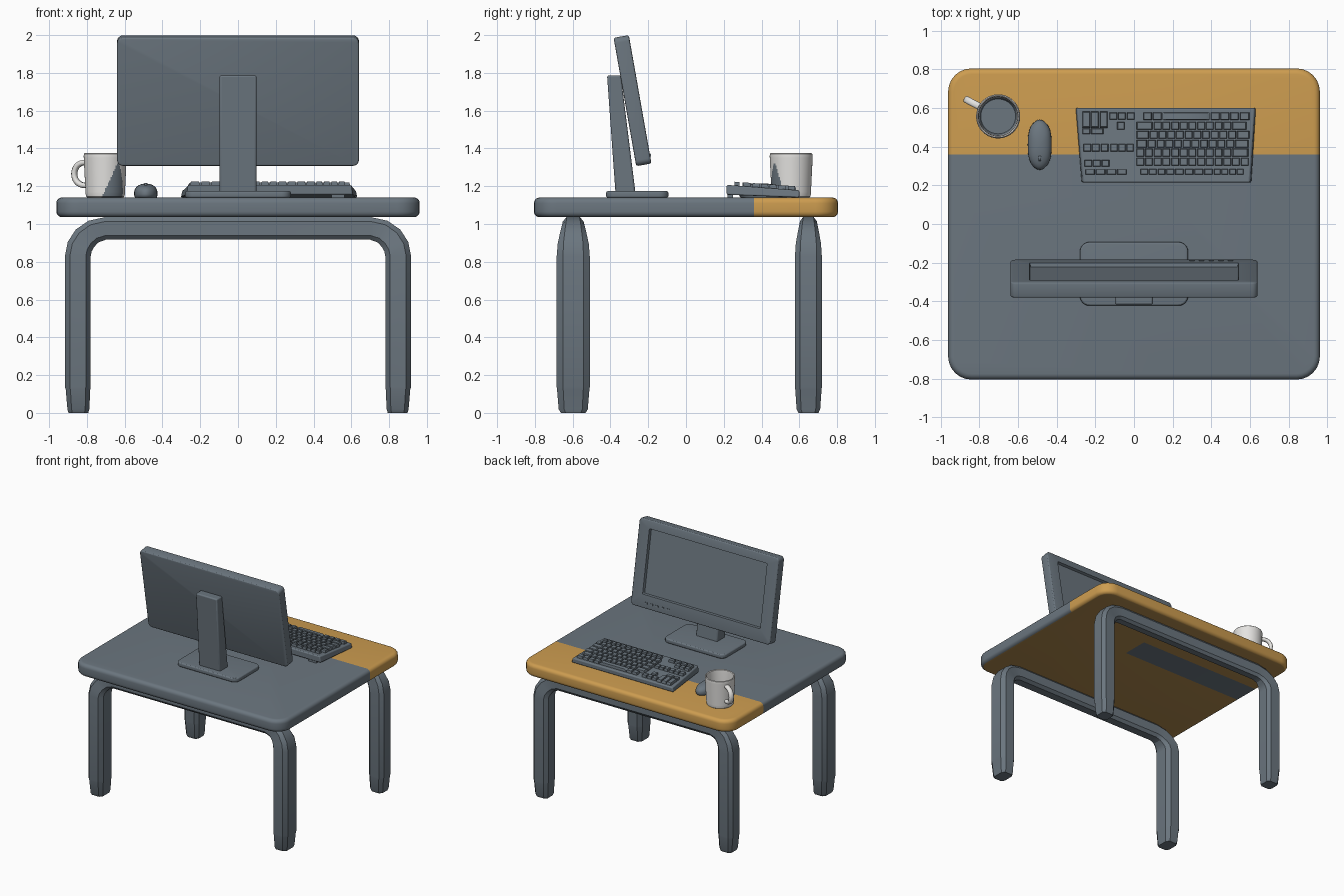
import bpy, bmesh, math
from mathutils import Matrix, Vector

if "Cube" in bpy.data.objects:
    bpy.data.objects.remove(bpy.data.objects["Cube"])


def material(name, rgb):
    m = bpy.data.materials.new(name)
    m.diffuse_color = (*rgb, 1)
    m.use_nodes = True
    m.node_tree.nodes["Principled BSDF"].inputs["Base Color"].default_value = m.diffuse_color
    return m


SLATE = material("slate grey", (0.147, 0.181, 0.212))
WOOD = material("warm orange", (0.61, 0.335, 0.08))
BROWN = material("underside brown", (0.44, 0.255, 0.075))
WHITE = material("off white", (0.78, 0.77, 0.75))


def finish(name, bm, mats, rule=None, angle=35, bevel=0):
    """Turn a bmesh into a shaded object; rule(face) gives the material index."""
    bmesh.ops.recalc_face_normals(bm, faces=bm.faces)
    bm.normal_update()
    if rule:
        for f in bm.faces:
            f.material_index = rule(f)
    me = bpy.data.meshes.new(name)
    bm.to_mesh(me)
    bm.free()
    ob = bpy.data.objects.new(name, me)
    bpy.context.collection.objects.link(ob)
    for m in mats:
        me.materials.append(m)
    bpy.ops.object.select_all(action='DESELECT')
    ob.select_set(True)
    bpy.context.view_layer.objects.active = ob
    bpy.ops.object.shade_smooth_by_angle(angle=math.radians(angle))
    if bevel:
        b = ob.modifiers.new("Bevel", 'BEVEL')
        b.width, b.segments = bevel, 3
    return ob


def loft(bm, rings, caps=True):
    vs = [[bm.verts.new(p) for p in r] for r in rings]
    for a, b in zip(vs, vs[1:]):
        for i in range(len(a)):
            j = (i + 1) % len(a)
            bm.faces.new((a[i], a[j], b[j], b[i]))
    if caps:
        bm.faces.new(vs[0][::-1])
        bm.faces.new(vs[-1])


def rect_ring(cx, cy, hx, hy, r, z, seg=6):
    pts = []
    for q, (sx, sy) in enumerate([(1, 1), (-1, 1), (-1, -1), (1, -1)]):
        for k in range(seg + 1):
            a = math.pi / 2 * (q + k / seg)
            pts.append((cx + sx * (hx - r) + r * math.cos(a),
                        cy + sy * (hy - r) + r * math.sin(a), z))
    return pts


def slab_rings(cx, cy, hx, hy, z0, z1, r, e, seg=5):
    """Rounded rectangle plate with rounded rims."""
    rings = []
    for top in (False, True):
        for k in range(seg + 1):
            a = math.pi / 2 * (seg - k if top else k) / seg
            d, h = e * (1 - math.sin(a)), e * (1 - math.cos(a))
            rings.append(rect_ring(cx, cy, hx - d, hy - d, r - d, z1 - h if top else z0 + h))
    return rings


def sweep(bm, pts, k=0.5):
    """Sweep an eight-sided section along (u, z, half width, half depth) in the xz plane."""
    sec = [(1, k), (k, 1), (-k, 1), (-1, k), (-1, -k), (-k, -1), (k, -1), (1, -k)]
    rings = []
    for i, (u, z, hw, hd) in enumerate(pts):
        p, q = pts[max(i - 1, 0)], pts[min(i + 1, len(pts) - 1)]
        t = Vector((q[0] - p[0], q[1] - p[1])).normalized()
        rings.append([(u + t.y * a * hw, b * hd, z - t.x * a * hw) for a, b in sec])
    loft(bm, rings)


def box(bm, x, y, z, sx, sy, sz):
    bmesh.ops.create_cube(bm, size=1, matrix=Matrix.Translation((x, y, z)) @ Matrix.Diagonal((sx, sy, sz, 1)))


# Table top: orange strip, brown underside with a slate strip, slate elsewhere
bm = bmesh.new()
loft(bm, slab_rings(0, 0, 0.962, 0.805, 1.036, 1.14, 0.12, 0.03))
for co, no in [((0, 0.36, 0), (0, 1, 0)), ((0, 0.14, 0), (0, 1, 0)), ((0.2, 0, 0), (1, 0, 0))]:
    bmesh.ops.bisect_plane(bm, geom=bm.verts[:] + bm.edges[:] + bm.faces[:], plane_co=co, plane_no=no)


def top_rule(f):
    c = f.calc_center_median()
    if f.normal.z < -0.9:
        return 0 if c.x < 0.2 and 0.14 < c.y < 0.36 else 2
    return 1 if c.y > 0.36 else 0


finish("table_top", bm, [SLATE, WOOD, BROWN], top_rule)

# Leg frames: one bent tube each, with slimmer feet
for name, y, d in [("front_leg_frame", -0.597, 0.0875), ("back_leg_frame", 0.648, 0.071)]:
    half = [(0.845, 0, 0.052, d * 0.75), (0.845, 0.02, 0.058, d * 0.88), (0.847, 0.125, 0.065, d * 0.98),
            (0.848, 0.135, 0.068, d), (0.848, 0.83, 0.068, d), (0.838, 0.88, 0.068, d * 0.94),
            (0.81, 0.925, 0.067, d * 0.8), (0.765, 0.96, 0.063, d * 0.68), (0.70, 0.977, 0.06, d * 0.63)]
    bm = bmesh.new()
    sweep(bm, half + [(-p[0], *p[1:]) for p in reversed(half)], k=0.62)
    finish(name, bm, [SLATE], angle=25).location.y = y

# Monitor panel with sunken screen and a few buttons, tilted back
s, c = math.sin(math.radians(10)), math.cos(math.radians(10))
tilt = Matrix(((-1, 0, 0, 0), (0, -s, c, -0.283), (0, c, s, 1.653), (0, 0, 0, 1)))
bm = bmesh.new()
rings = slab_rings(0, 0, 0.64, 0.345, -0.041, 0.041, 0.03, 0.012, 3)
rings += [rect_ring(0, 0.02, 0.54, 0.258, 0.006, 0.041), rect_ring(0, 0.02, 0.535, 0.253, 0.006, 0.02)]
loft(bm, rings)
for i in range(5):
    box(bm, -0.5 + i * 0.05, -0.30, 0.042, 0.025, 0.014, 0.008)
bmesh.ops.transform(bm, matrix=tilt, verts=bm.verts)
finish("monitor", bm, [SLATE], angle=20)

# Monitor stand
bm = bmesh.new()
loft(bm, [[(x, y, z) for y, z in [(-0.373, 1.16), (-0.267, 1.16), (-0.345, 1.787), (-0.418, 1.787)]]
          for x in (-0.098, 0.098)])
finish("stand_column", bm, [SLATE], bevel=0.01)
bm = bmesh.new()
loft(bm, slab_rings(0, -0.258, 0.28, 0.165, 1.138, 1.175, 0.05, 0.012))
finish("stand_base", bm, [SLATE], angle=15)


# Keyboard body, higher on the side nearest the monitor
def kb_top(y):
    return 1.207 - (y - 0.215) * 0.075


bm = bmesh.new()
loft(bm, [[(a, y, z0), (b, y, z0), (b - 0.008, y, z1), (a + 0.008, y, z1)]
          for y, a, b, z0, z1 in [(0.215, -0.272, 0.608, 1.155, kb_top(0.215)),
                                  (0.60, -0.303, 0.632, 1.14, kb_top(0.60))]])
finish("keyboard_body", bm, [SLATE], bevel=0.008)
bm = bmesh.new()
for x in (-0.2, 0.53):
    box(bm, x, 0.235, 1.15, 0.07, 0.03, 0.024)
finish("keyboard_feet", bm, [SLATE])

# Keys: each row is (y, depth, start x, key widths)
rows = [(0.558, 0.038, 0.045, [0.05, 0.05, 0.25, 0.05, 0.05, 0.05, 0.055]),
        (0.508, 0.04, 0.01, [0.09] + [0.045] * 9 + [0.08]),
        (0.462, 0.04, 0.01, [0.07] + [0.045] * 10 + [0.07]),
        (0.416, 0.04, 0.01, [0.06] + [0.045] * 10 + [0.075]),
        (0.370, 0.04, 0.01, [0.045] * 11 + [0.09]),
        (0.322, 0.04, 0.01, [0.045] * 13),
        (0.270, 0.028, 0.03, [0.045] * 4 + [0.05] * 4 + [0.04] * 4),
        (0.558, 0.036, -0.13, [0.045] * 3), (0.508, 0.038, -0.09, [0.045]),
        (0.540, 0.085, -0.27, [0.045] * 3), (0.480, 0.03, -0.27, [0.045, 0.07]),
        (0.395, 0.038, -0.265, [0.045] * 3), (0.395, 0.038, -0.125, [0.042] * 3),
        (0.315, 0.034, -0.26, [0.045] * 3), (0.270, 0.026, -0.255, [0.055] * 4)]
bm = bmesh.new()
for y, d, x, widths in rows:
    for w in widths:
        cx = x + w / 2
        hx, hy = w / 2 - 0.003, d / 2
        loft(bm, [[(cx + i * hx * t, y + j * hy * t, kb_top(y + j * hy * t) + h)
                   for i, j in ((-1, -1), (1, -1), (1, 1), (-1, 1))]
                  for t, h in ((1, -0.004), (1, 0.010), (0.85, 0.020))])
        x += w
finish("keyboard_keys", bm, [SLATE])

# Mouse: flattened boxy dome with a small wheel
bm = bmesh.new()
bmesh.ops.create_uvsphere(bm, u_segments=32, v_segments=24, radius=1)
for v in bm.verts:
    x, y, z = v.co
    grow = math.sqrt((x * x + y * y + 1e-9) ** 0.5 / (x ** 4 + y ** 4 + 1e-9) ** 0.25)
    up = 1.158 + 0.056 * z ** 0.75 if z > 0 else 1.158 + max(z * 0.05, -0.018)
    v.co = (-0.488 + x * 0.062 * grow, 0.41 + y * 0.13, up)
finish("mouse", bm, [SLATE], angle=50)
bm = bmesh.new()
bmesh.ops.create_cone(bm, cap_ends=True, segments=16, radius1=0.014, radius2=0.014, depth=0.012,
                      matrix=Matrix.Translation((-0.488, 0.34, 1.202)) @ Matrix.Rotation(math.pi / 2, 4, 'Y'))
finish("mouse_wheel", bm, [SLATE])

# Mug: turned profile, slate floor and a slate patch low on one side
MX, MY = -0.703, 0.557
prof = [(0.092, 1.138), (0.101, 1.145)]
prof += [(0.104 + 0.010 * i / 20, 1.16 + 0.01 * i) for i in range(21)]
prof += [(0.113, 1.37), (0.108, 1.375), (0.102, 1.37), (0.100, 1.34), (0.098, 1.25), (0.096, 1.19), (0.090, 1.178)]
bm = bmesh.new()
loft(bm, [[(MX + r * math.cos(i * math.tau / 96), MY + r * math.sin(i * math.tau / 96), z)
           for i in range(96)] for r, z in prof])


def mug_rule(f):
    p = f.calc_center_median()
    dx, dy = p.x - MX, p.y - MY
    if dx * f.normal.x + dy * f.normal.y < 0 or f.normal.z > 0.9:
        return 1 if p.z < 1.25 else 0
    t, a = (p.z - 1.14) / 0.18, math.degrees(math.atan2(dy, dx))
    return 1 if t < 1 and -100 + 45 * t < a < -26 - 24 * t * t else 0


finish("mug", bm, [WHITE, SLATE], mug_rule)

# Mug handle
bm = bmesh.new()
arc = [math.pi * (-0.5 + i / 14) for i in range(15)]
sweep(bm, [(0.10 + 0.085 * max(math.cos(a), 0) ** 0.7, 1.265 + 0.062 * math.sin(a), 0.014, 0.018) for a in arc])
ob = finish("mug_handle", bm, [WHITE], angle=60)
ob.location = (MX, MY, 0)
ob.rotation_euler.z = math.atan2(0.095, -0.18)
